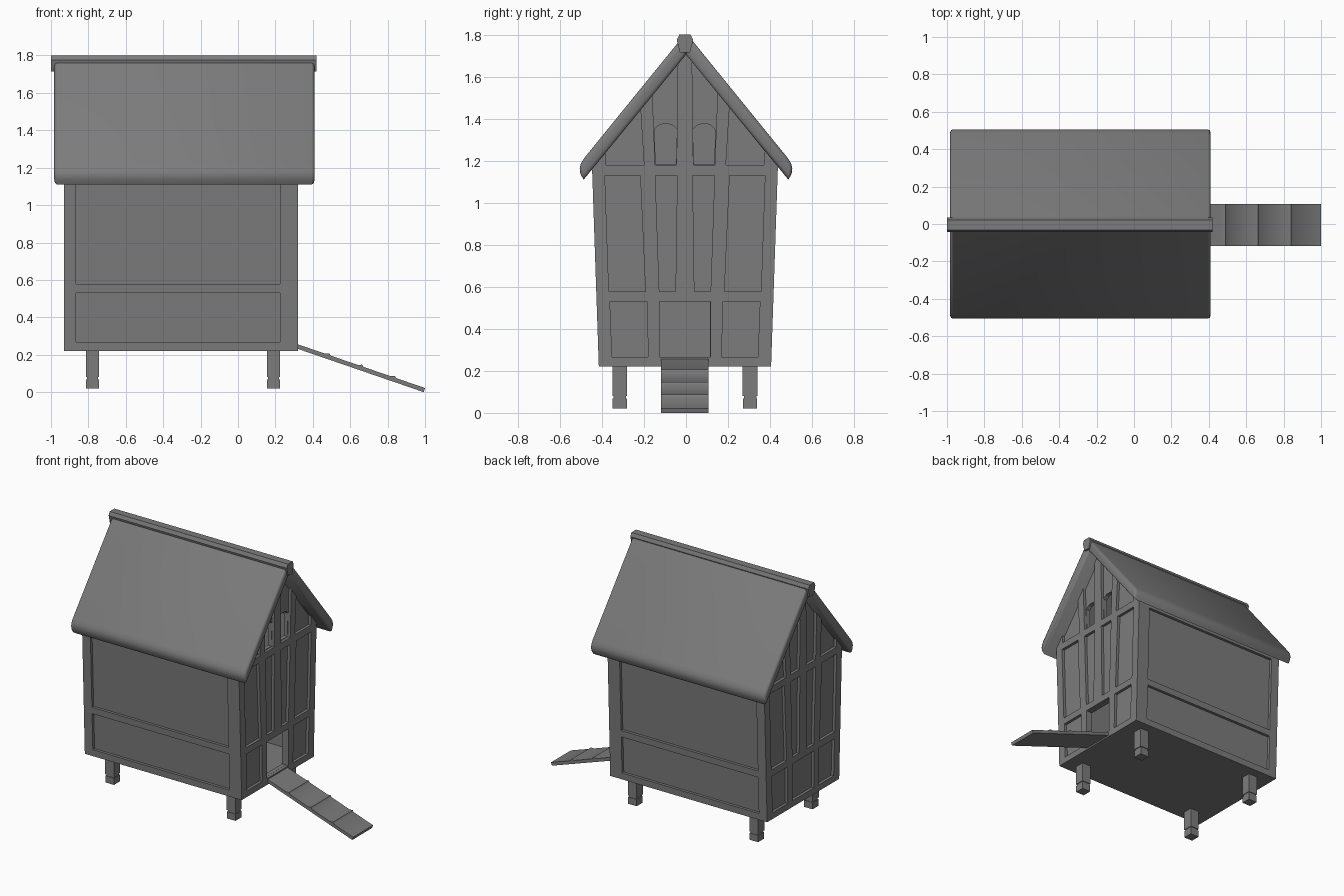
import bpy, bmesh
from math import radians

if "Cube" in bpy.data.objects:
    bpy.data.objects.remove(bpy.data.objects["Cube"])

C = -0.005                      # y centre of the house body
X0, X1 = -0.93, 0.32            # end walls
D = 0.02                        # depth of the recessed panels

DARK = bpy.data.materials.new("dark_grey")
DARK.diffuse_color = (0.2, 0.2, 0.2, 1)
DARK.use_nodes = True
DARK.node_tree.nodes["Principled BSDF"].inputs["Base Color"].default_value = DARK.diffuse_color


def wall(z):                    # half width of the leaning side walls
    return 0.41 + (z - 0.22) * 0.034


def add_prism(bm, pts, a, b, axis="x"):
    """Extrude a 2D polygon from a to b: (y, z) along x or (x, z) along y."""
    def co(p, t):
        return (t, p[0], p[1]) if axis == "x" else (p[0], t, p[1])
    lo = [bm.verts.new(co(p, a)) for p in pts]
    hi = [bm.verts.new(co(p, b)) for p in pts]
    n = len(pts)
    bm.faces.new(lo)
    bm.faces.new(hi)
    for i in range(n):
        j = (i + 1) % n
        bm.faces.new((lo[i], lo[j], hi[j], hi[i]))


def make(name, prisms, bevel=0, smooth=0):
    bm = bmesh.new()
    for p in prisms:
        add_prism(bm, *p)
    bmesh.ops.recalc_face_normals(bm, faces=bm.faces[:])
    if bevel:                   # soften only the outline of the two end faces
        ends = [e for e in bm.edges if abs(e.verts[0].co.x - e.verts[1].co.x) < 1e-5]
        bmesh.ops.bevel(bm, geom=ends, offset=bevel, segments=2, profile=0.5, affect="EDGES")
    me = bpy.data.meshes.new(name)
    bm.to_mesh(me)
    bm.free()
    me.materials.append(DARK)
    ob = bpy.data.objects.new(name, me)
    bpy.context.collection.objects.link(ob)
    if smooth:
        bpy.ops.object.select_all(action="DESELECT")
        ob.select_set(True)
        bpy.context.view_layer.objects.active = ob
        bpy.ops.object.shade_smooth_by_angle(angle=radians(smooth))
    return ob


def cut(ob, prisms):
    cutter = make("cutter", prisms)
    cutter.hide_render = True
    mod = ob.modifiers.new("cut", "BOOLEAN")
    mod.operation, mod.solver, mod.object = "DIFFERENCE", "EXACT", cutter
    bpy.context.view_layer.objects.active = ob
    bpy.ops.object.modifier_apply(modifier=mod.name)
    bpy.data.objects.remove(cutter)


def flip(pts, s):
    return [(C + s * y, z) for y, z in pts]


def both(half):                 # closed symmetric outline from its right half
    return flip(half, 1) + [(C - y, z) for y, z in reversed(half) if y > 1e-6]


def under_roof(y):
    return (y, 1.715 - 1.235 * y)


# House body
house = make("house_body", [(both([(wall(0.22), 0.22), (wall(1.18), 1.18), (0, 1.73)]), X0, X1)])

# Recessed panels between the timbers
end_panels = [
    [(0.175, 0.265), (0.347, 0.265), (0.357, 0.53), (0.181, 0.53)],
    [(0.188, 0.578), (0.362, 0.578), (0.381, 1.13), (0.213, 1.13)],
    [(0.045, 0.578), (0.122, 0.578), (0.141, 1.13), (0.037, 1.13)],
    [(0.195, 1.18), (0.376, 1.18), under_roof(0.38), under_roof(0.212)],
    [(0.04, 1.18), (0.142, 1.18), under_roof(0.155), under_roof(0.034)],
]
prisms = []
for a, b in ((X0 - 0.1, X0 + D), (X1 - D, X1 + 0.1)):
    for s in (1, -1):
        prisms += [(flip(p, s), a, b) for p in end_panels]
    prisms.append((both([(0.121, 0.265), (0.121, 0.53)]), a, b))
for s in (1, -1):
    for z0, z1 in ((0.267, 0.53), (0.577, 1.13)):
        side = [(wall(z0) - D, z0), (0.6, z0), (0.6, z1), (wall(z1) - D, z1)]
        prisms.append((flip(side, s), -0.865, 0.225))
cut(house, prisms)

# Hollow interior
cut(house, [(both([(0.355, 0.255), (0.39, 1.2), (0, 1.66)]), X0 + 0.05, X1 - 0.05)])

# Door and the two arched windows in the ramp end
window = [(0.042, 1.184), (0.14, 1.184), (0.144, 1.35), (0.126, 1.368), (0.108, 1.374),
          (0.074, 1.374), (0.056, 1.368), (0.038, 1.35)]
openings = [(flip(window, s), 0.2, 0.4) for s in (1, -1)]
openings.append((both([(0.12, 0.266), (0.12, 0.529)]), 0.2, 0.4))
cut(house, openings)

# Roof slabs with rounded eaves
slab = [(0, 1.705), (0, 1.755), (0.03, 1.772), (0.485, 1.212), (0.5, 1.188),
        (0.506, 1.165), (0.503, 1.138), (0.487, 1.11)]
for s, name in ((-1, "front_roof"), (1, "back_roof")):
    make(name, [([(s * y, z) for y, z in slab], -0.983, 0.41)], bevel=0.016, smooth=50)

# Ridge beam
ridge = [(0.024, 1.715), (0.039, 1.775), (0.027, 1.8)]
make("ridge_beam", [(both(ridge), -1.0, 0.42)])

# Legs with a notched foot
for lx, xn in ((-0.778, "left"), (0.19, "right")):
    for s, yn in ((-1, "front"), (1, "back")):
        y = C + s * 0.31
        parts = []
        for h, z0, z1 in ((0.034, 0.02, 0.068), (0.03, 0.068, 0.08), (0.035, 0.08, 0.23)):
            parts.append(([(y - h, z0), (y + h, z0), (y + h, z1), (y - h, z1)], lx - h, lx + h))
        make(f"{yn}_{xn}_leg", parts)

# Ramp with its low cleats in one stepped profile
def ramp_z(x):
    return 0.266 - (x - 0.29) * 0.3437


top = [(0.29, 0.266)]
for x in (0.485, 0.66, 0.835):
    top += [(x - 0.02, ramp_z(x - 0.02)), (x + 0.004, ramp_z(x) + 0.008), (x + 0.01, ramp_z(x + 0.01))]
make("ramp", [(top + [(1.0, 0.022), (0.993, 0), (0.283, 0.244)], C - 0.113, C + 0.113, "y")], smooth=65)
